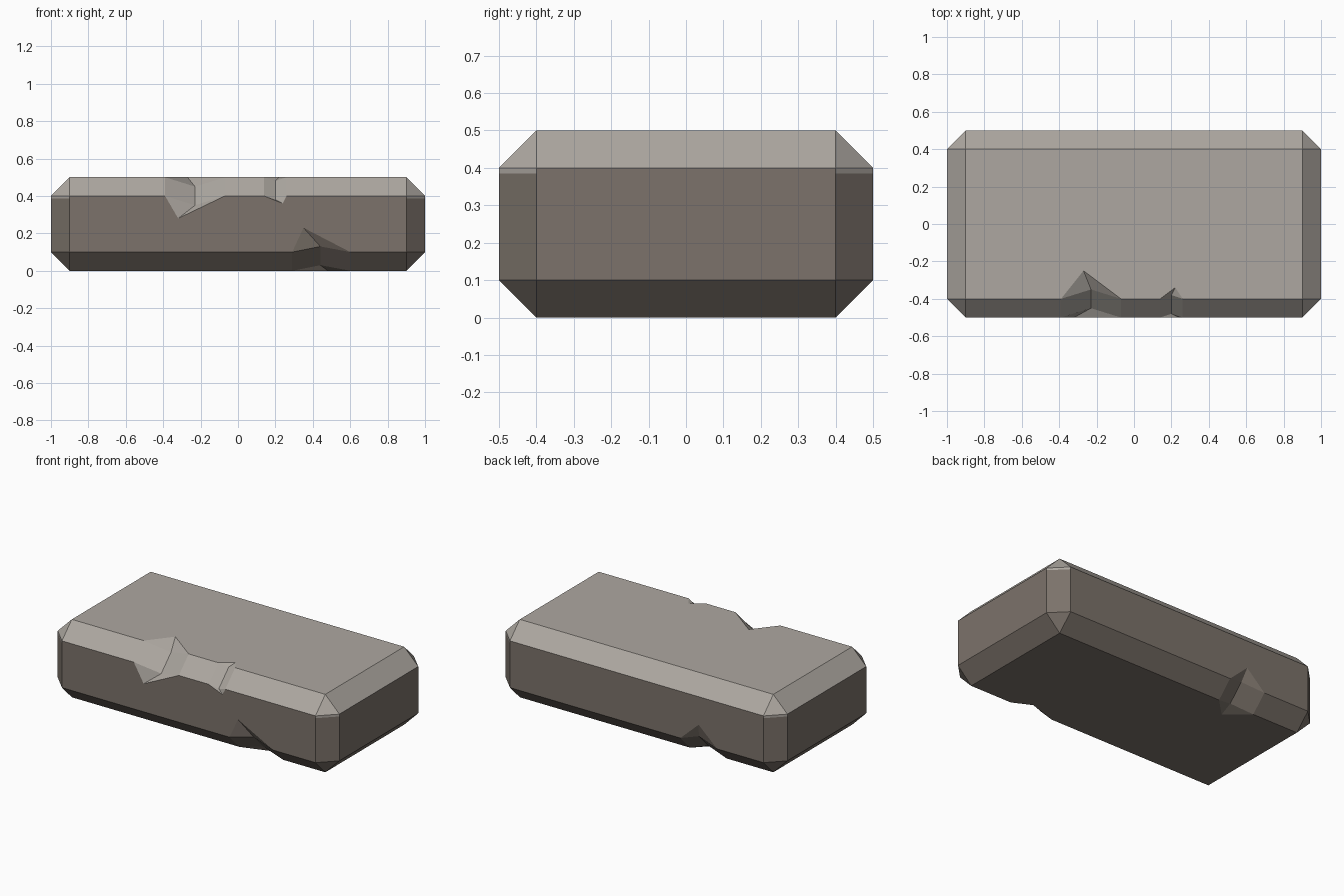
import bpy, bmesh

if "Cube" in bpy.data.objects:
    bpy.data.objects.remove(bpy.data.objects["Cube"])

X, Y, H, C = 1.0, 0.5, 0.5, 0.1      # half length, half width, height, chamfer
STRIP = 0.385                        # pale band on the corners starts here


def material(name, rgb):
    m = bpy.data.materials.new(name)
    m.diffuse_color = (*rgb, 1)
    m.use_nodes = True
    m.node_tree.nodes["Principled BSDF"].inputs["Base Color"].default_value = m.diffuse_color
    return m


bm = bmesh.new()
cache = {}


def vert(p):
    key = tuple(round(c, 4) for c in p)
    if key not in cache:
        cache[key] = bm.verts.new(key)
    return cache[key]


def face(pts, mat):
    bm.faces.new([vert(p) for p in pts]).material_index = mat


def long_edge(sy, top, chips):
    """Chamfer along x with chips; returns its outline on the cap and on the side."""
    mat = 0 if top else 1
    zc, zs, dz = (H, H - C, -1) if top else (0, C, 1)
    yc, ys = sy * (Y - C), sy * Y
    cap, side = [(-X + C, yc, zc)], [(-X + C, ys, zs)]
    for x0, x1, tip_c, tip_s, xi, d in chips:
        a, b = (x0, yc, zc), (x0, ys, zs)
        e, f = (x1, yc, zc), (x1, ys, zs)
        t, s = (tip_c[0], tip_c[1], zc), (tip_s[0], ys, tip_s[1])
        i, j = (xi, yc - sy * -d * -1 + 0, zc + dz * d), (xi, ys - sy * d, zs + dz * d)
        face([cap[-1], a, b, side[-1]], mat)
        for f_pts in ([a, i, j, b], [i, e, f, j], [a, t, i], [t, e, i], [b, j, s], [j, f, s]):
            face(f_pts, mat)
        cap += [a, t, e]
        side += [b, s, f]
    a, b = (X - C, yc, zc), (X - C, ys, zs)
    face([cap[-1], a, b, side[-1]], mat)
    return cap + [a], side + [b]


# chip: start x, end x, tip on cap (x, y), tip on side (x, z), inner ridge x, depth
edges = {}
edges[-1, True] = long_edge(-1, True, [
    (-0.39, -0.07, (-0.27, -0.25), (-0.32, 0.28), -0.23, 0.05),
    (0.14, 0.26, (0.22, -0.34), (0.24, 0.36), 0.20, 0.02)])
edges[-1, False] = long_edge(-1, False, [
    (0.29, 0.60, (0.48, -0.34), (0.35, 0.23), 0.44, 0.03)])
edges[1, True] = long_edge(1, True, [])
edges[1, False] = long_edge(1, False, [
    (-0.57, -0.31, (-0.43, 0.28), (-0.44, 0.22), -0.42, 0.03)])

# top and bottom
for top in (True, False):
    face(edges[-1, top][0] + edges[1, top][0][::-1], 0 if top else 1)

# front and back
for sy in (-1, 1):
    lo, hi = edges[sy, False][1], edges[sy, True][1]
    face(lo + [(X - C, sy * Y, STRIP)] + hi[::-1] + [(-X + C, sy * Y, STRIP)], 1)

# ends, end chamfers and corners
for sx in (-1, 1):
    xe, xc, w = sx * X, sx * (X - C), Y - C
    face([(xe, -w, C), (xe, w, C), (xe, w, STRIP), (xe, w, H - C),
          (xe, -w, H - C), (xe, -w, STRIP)], 1)
    for zs, zc, mat in ((H - C, H, 0), (C, 0, 1)):
        face([(xe, -w, zs), (xe, w, zs), (xc, w, zc), (xc, -w, zc)], mat)
        for sy in (-1, 1):
            face([(xe, sy * w, zs), (xc, sy * Y, zs), (xc, sy * w, zc)], mat)
    for sy in (-1, 1):
        for z0, z1, mat in ((C, STRIP, 1), (STRIP, H - C, 0)):
            face([(xe, sy * w, z0), (xc, sy * Y, z0), (xc, sy * Y, z1), (xe, sy * w, z1)], mat)

bmesh.ops.recalc_face_normals(bm, faces=bm.faces)
mesh = bpy.data.meshes.new("stone_brick")
bm.to_mesh(mesh)
bm.free()
mesh.materials.append(material("pale stone", (0.42, 0.39, 0.355)))
mesh.materials.append(material("brown stone", (0.20, 0.17, 0.145)))
bpy.context.collection.objects.link(bpy.data.objects.new("stone_brick", mesh))
